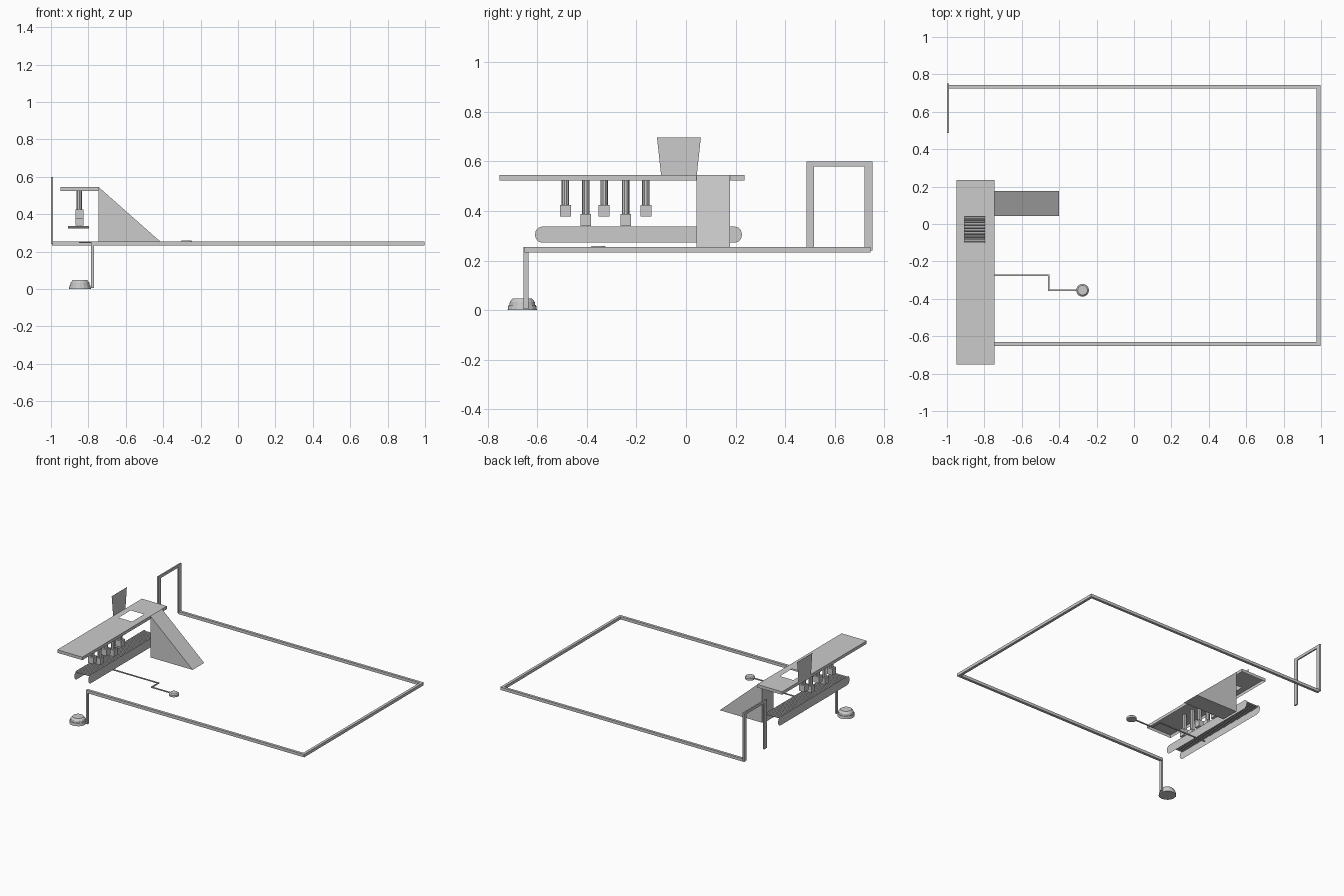
import bpy, bmesh, math
from mathutils import Vector

if "Cube" in bpy.data.objects:
    bpy.data.objects.remove(bpy.data.objects["Cube"])


def mesh(name, verts, faces):
    me = bpy.data.meshes.new(name)
    me.from_pydata(verts, [], faces)
    bm = bmesh.new()
    bm.from_mesh(me)
    bmesh.ops.recalc_face_normals(bm, faces=bm.faces)
    bm.to_mesh(me)
    bm.free()
    ob = bpy.data.objects.new(name, me)
    bpy.context.collection.objects.link(ob)
    return ob


def box(name, x0, x1, y0, y1, z0, z1):
    v = [(x, y, z) for x in (x0, x1) for y in (y0, y1) for z in (z0, z1)]
    return mesh(name, v, [(0, 1, 3, 2), (4, 6, 7, 5), (0, 4, 5, 1),
                          (2, 3, 7, 6), (0, 2, 6, 4), (1, 5, 7, 3)])


def cylinder(name, r, a, b, sides, r2=None):
    a, b = Vector(a), Vector(b)
    d = b - a
    bm = bmesh.new()
    bmesh.ops.create_cone(bm, cap_ends=True, segments=sides, radius1=r,
                          radius2=r if r2 is None else r2, depth=d.length)
    bm.transform(d.to_track_quat('Z', 'Y').to_matrix().to_4x4())
    bmesh.ops.translate(bm, vec=(a + b) / 2, verts=bm.verts)
    me = bpy.data.meshes.new(name)
    bm.to_mesh(me)
    bm.free()
    ob = bpy.data.objects.new(name, me)
    bpy.context.collection.objects.link(ob)
    return ob


# Large track loop with its end post
box("rail_front", -0.785, 0.995, -0.652, -0.632, 0.233, 0.254)
box("rail_right", 0.977, 0.997, -0.652, 0.743, 0.233, 0.254)
box("rail_back", -0.995, 0.995, 0.724, 0.743, 0.233, 0.254)
box("rail_end_post", -0.785, -0.771, -0.655, -0.635, 0.005, 0.254)

# Upright gate at the far end
box("gate_leg_outer", -1.0, -0.99, 0.72, 0.752, 0.24, 0.60)
box("gate_leg_inner", -1.0, -0.99, 0.486, 0.516, 0.24, 0.60)
box("gate_top", -1.0, -0.99, 0.486, 0.752, 0.58, 0.60)

# Stepped round foot
cx, cy = -0.845, -0.66
cylinder("foot_base", 0.059, (cx, cy, 0), (cx, cy, 0.02), 16, 0.056)
cylinder("foot_step", 0.052, (cx, cy, 0.02), (cx, cy, 0.034), 16, 0.05)
cylinder("foot_cap", 0.05, (cx, cy, 0.034), (cx, cy, 0.048), 16, 0.038)


# Upper deck: open-bottomed tray with a feed hole
def rect(x0, x1, y0, y1, z):
    return [(x0, y0, z), (x1, y0, z), (x1, y1, z), (x0, y1, z)]


v = (rect(-0.95, -0.745, -0.752, 0.235, 0.523)
     + rect(-0.95, -0.745, -0.752, 0.235, 0.545)
     + rect(-0.905, -0.795, -0.10, 0.04, 0.545))
f = []
for i in range(4):
    j = (i + 1) % 4
    f += [(i, j, 4 + j, 4 + i), (4 + i, 4 + j, 8 + j, 8 + i)]
mesh("upper_deck", v, f)

# Flat panel beside the feed hole
mesh("feed_panel", [(-0.95, -0.10, 0.54), (-0.95, 0.043, 0.54),
                    (-0.95, 0.06, 0.697), (-0.95, -0.117, 0.697)], [(0, 1, 2, 3)])

# Slide wedge
v = [(x, y, z) for y in (0.042, 0.177)
     for x, z in ((-0.745, 0.24), (-0.40, 0.24), (-0.745, 0.545))]
mesh("slide_wedge", v, [(0, 1, 2), (3, 5, 4), (0, 3, 4, 1), (1, 4, 5, 2), (0, 2, 5, 3)])

# Conveyor side sheets with rounded ends
zc, hr = 0.3045, 0.0325
prof = []
for yc, s, start in ((0.197, 1, -90), (-0.58, 1, 90)):
    for k in range(7):
        a = math.radians(start + 30 * k)
        prof.append((yc + 0.029 * math.cos(a), zc + hr * math.sin(a)))
for side, x in (("left", -0.91), ("right", -0.797)):
    mesh("conveyor_side_" + side, [(x, y, z) for y, z in prof], [tuple(range(14))])

# Conveyor rollers
for i in range(51):
    y = -0.58 + i * 0.01555
    cylinder("roller_%02d" % i, 0.0068, (-0.91, y, 0.329), (-0.797, y, 0.329), 8)

# Stamping presses, alternating high and low
for i, y in enumerate((-0.486, -0.404, -0.33, -0.243, -0.162)):
    z = 0.377 if i % 2 == 0 else 0.34
    cylinder("press_rod_%d" % i, 0.015, (-0.848, y, z + 0.04), (-0.848, y, 0.543), 10)
    box("press_head_%d" % i, -0.87, -0.826, y - 0.022, y + 0.022, z, z + 0.047)

# Ground line with round stud
box("line_start", -0.85, -0.453, -0.279, -0.271, 0.245, 0.252)
box("line_jog", -0.461, -0.453, -0.358, -0.271, 0.245, 0.252)
box("line_end", -0.461, -0.30, -0.358, -0.35, 0.245, 0.252)
cylinder("line_stud", 0.034, (-0.275, -0.354, 0.238), (-0.275, -0.354, 0.252), 20)
cylinder("line_stud_cap", 0.034, (-0.275, -0.354, 0.252), (-0.275, -0.354, 0.259), 20, 0.026)
